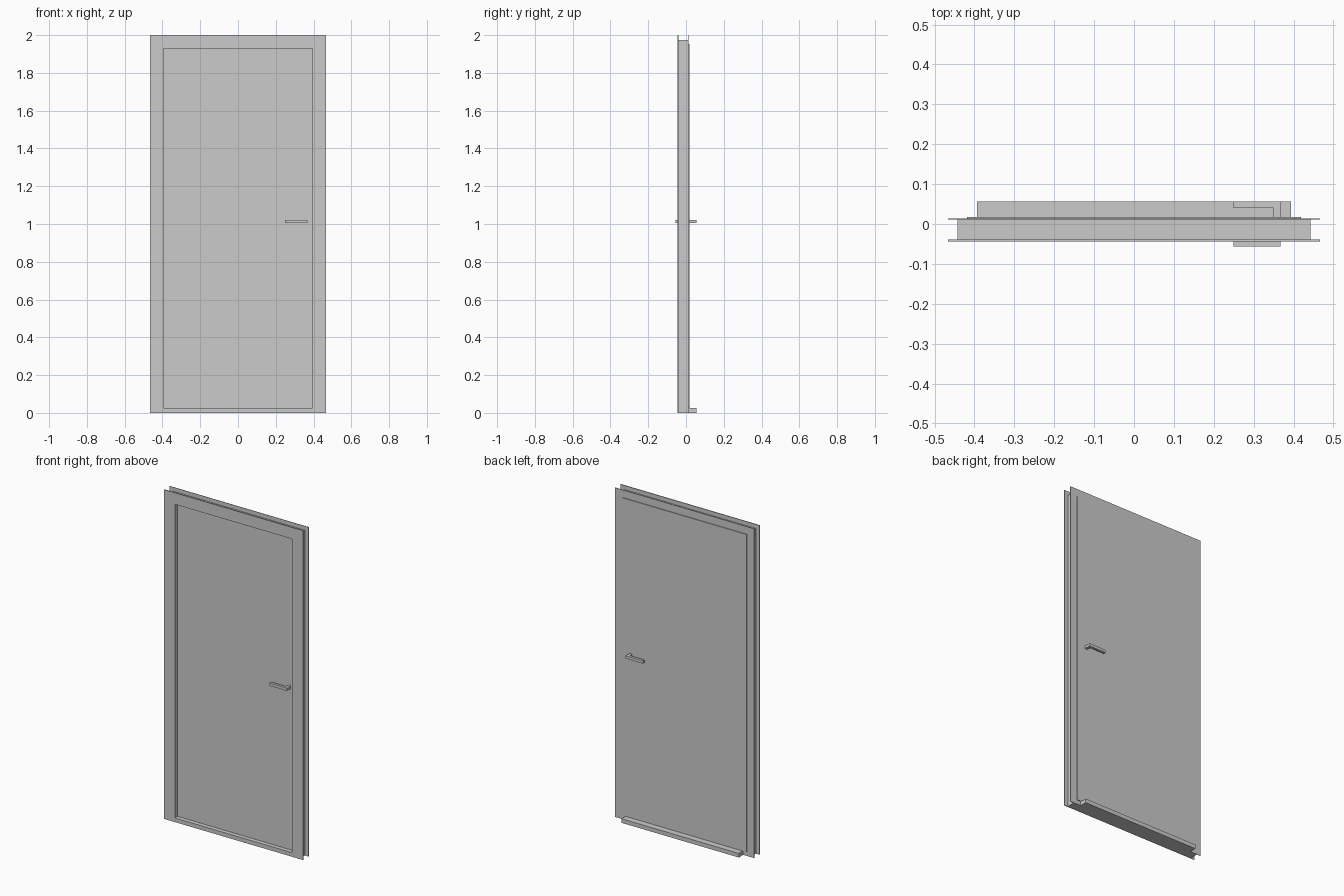
import bpy, bmesh

if "Cube" in bpy.data.objects:
    bpy.data.objects.remove(bpy.data.objects["Cube"])

OPEN_X, OPEN_Z = 0.394, 1.93   # clear opening half-width and height


def new_object(name, bm):
    bmesh.ops.recalc_face_normals(bm, faces=bm.faces)
    mesh = bpy.data.meshes.new(name)
    bm.to_mesh(mesh)
    bm.free()
    obj = bpy.data.objects.new(name, mesh)
    bpy.context.collection.objects.link(obj)
    return obj


def extrude_profile(name, points, axis, start, end):
    """Extrude a 2D outline along y (points are x,z) or z (points are x,y)."""
    bm = bmesh.new()

    def place(p, t):
        return (p[0], t, p[1]) if axis == 'y' else (p[0], p[1], t)

    face = bm.faces.new([bm.verts.new(place(p, start)) for p in points])
    grown = bmesh.ops.extrude_face_region(bm, geom=[face], use_keep_orig=True)
    offset = (0, end - start, 0) if axis == 'y' else (0, 0, end - start)
    moved = [g for g in grown['geom'] if isinstance(g, bmesh.types.BMVert)]
    bmesh.ops.translate(bm, verts=moved, vec=offset)
    return new_object(name, bm)


def u_frame(name, outer_x, outer_z, y0, y1):
    """Two legs and a head around the opening."""
    half = [(outer_x, outer_z), (outer_x, 0), (OPEN_X, 0), (OPEN_X, OPEN_Z)]
    points = half + [(-x, z) for x, z in reversed(half)]
    return extrude_profile(name, points, 'y', y0, y1)


def panel(name, half_x, z0, z1, y0, y1):
    points = [(-half_x, z0), (half_x, z0), (half_x, z1), (-half_x, z1)]
    return extrude_profile(name, points, 'y', y0, y1)


# Frame: jamb lining with a thin casing on either side
u_frame("jamb", 0.442, 1.975, -0.039, 0.011)
u_frame("front_casing", 0.467, 2.0, -0.044, -0.039)
u_frame("back_casing", 0.467, 2.0, 0.011, 0.0135)

# Sill running through the opening and out at the back
panel("threshold", OPEN_X, 0, 0.025, -0.044, 0.056)

# Rebated leaf: stepped outline whose lip covers the back casing
panel("door_leaf", OPEN_X, 0.025, OPEN_Z, -0.018, 0.0135)
panel("door_leaf_lip", 0.419, 0.025, 1.954, 0.0135, 0.018)

# L-shaped lever on each face
for name, side in (("front_handle", -1), ("back_handle", 1)):
    lever = [(0.35, 0.018), (0.367, 0.018), (0.367, 0.056),
             (0.25, 0.056), (0.25, 0.04), (0.35, 0.04)]
    extrude_profile(name, [(x, y * side) for x, y in lever], 'z', 1.005, 1.022)
